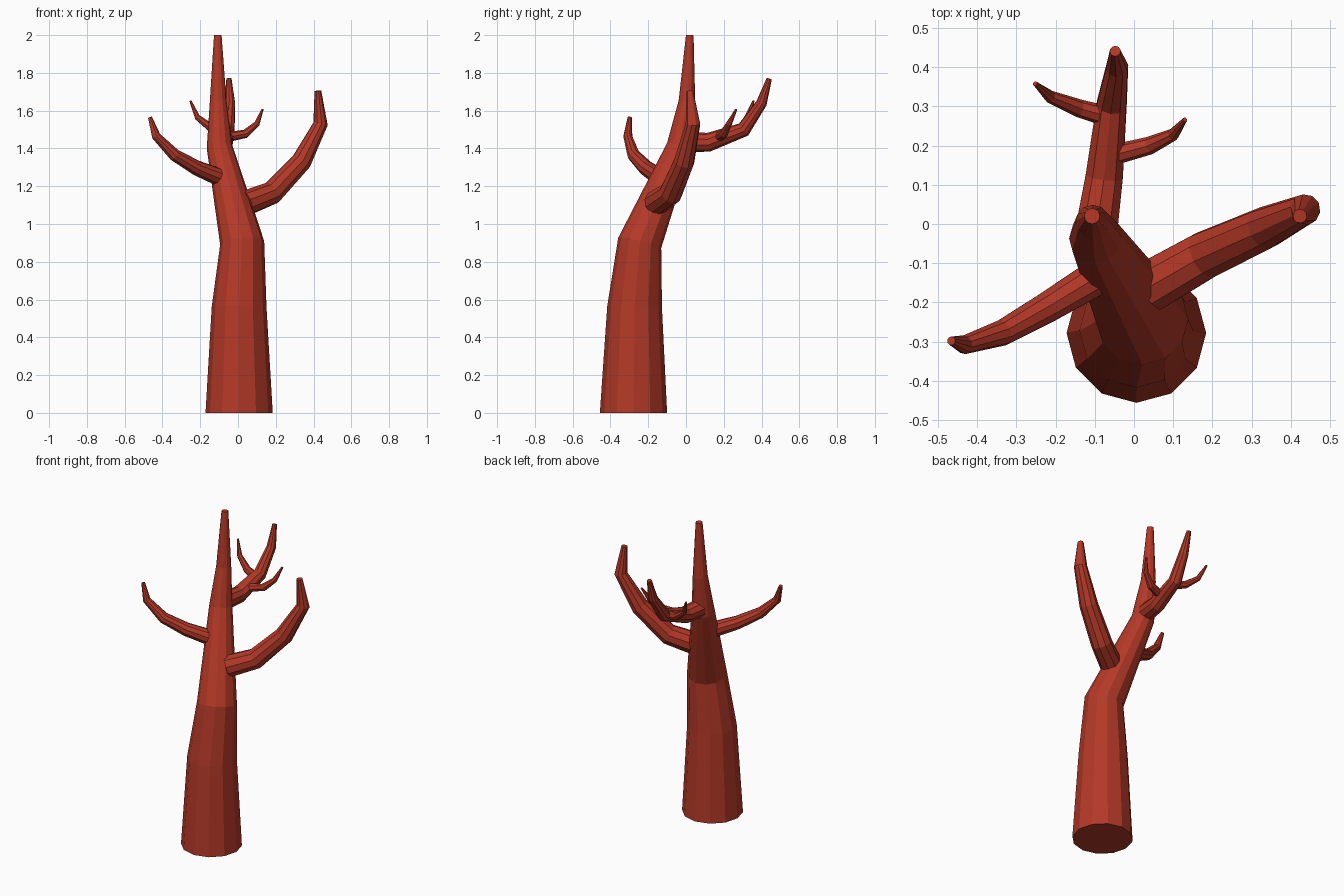
import bpy, bmesh, math
from mathutils import Vector

if "Cube" in bpy.data.objects:
    bpy.data.objects.remove(bpy.data.objects["Cube"])

mat = bpy.data.materials.new("red_bark")
mat.diffuse_color = (0.45, 0.04, 0.02, 1)
mat.use_nodes = True
mat.node_tree.nodes["Principled BSDF"].inputs["Base Color"].default_value = mat.diffuse_color


def limb(name, pts, sides, start_dir=None):
    """Flat-shaded tapering tube through (x, y, z, radius) points."""
    P = [Vector(p[:3]) for p in pts]
    bm = bmesh.new()
    rings = []
    ref, prev = None, None
    for i, p in enumerate(P):
        a = (p - P[i - 1]).normalized() if i else None
        b = (P[i + 1] - p).normalized() if i < len(P) - 1 else None
        t = (a + b).normalized() if a and b else (a or b)
        if i == 0 and start_dir:
            t = Vector(start_dir)
        # carry the ring frame along the path so the sides do not twist
        if ref is None:
            ref = Vector((1, 0, 0)) if abs(t.z) > 0.8 else Vector((0, 0, 1))
        else:
            ref = prev.rotation_difference(t) @ ref
        ref = (ref - t * ref.dot(t)).normalized()
        prev, side = t, t.cross(ref)
        r = pts[i][3]
        rings.append([bm.verts.new(p + r * (math.cos(k) * ref + math.sin(k) * side))
                      for k in (2 * math.pi * n / sides for n in range(sides))])
    for lo, hi in zip(rings, rings[1:]):
        for k in range(sides):
            j = (k + 1) % sides
            bm.faces.new((lo[k], lo[j], hi[j], hi[k]))
    bm.faces.new(rings[0][::-1])
    bm.faces.new(rings[-1])
    bmesh.ops.recalc_face_normals(bm, faces=bm.faces)
    me = bpy.data.meshes.new(name)
    bm.to_mesh(me)
    bm.free()
    me.materials.append(mat)
    ob = bpy.data.objects.new(name, me)
    bpy.context.collection.objects.link(ob)


# Leaning trunk
limb("trunk", [(0.006, -0.278, 0, 0.178), (0.006, -0.272, 0.56, 0.145),
               (0.022, -0.245, 0.9, 0.117), (-0.098, -0.035, 1.41, 0.068),
               (-0.105, 0.005, 1.65, 0.044), (-0.107, 0.02, 2.0, 0.02)],
     12, (0, 0, 1))

# Main branches
limb("right_branch", [(0.04, -0.16, 1.11, 0.068), (0.18, -0.08, 1.165, 0.063),
                      (0.335, -0.01, 1.33, 0.055), (0.437, 0.037, 1.53, 0.039),
                      (0.423, 0.02, 1.705, 0.018)], 10)
limb("left_branch", [(-0.11, -0.145, 1.252, 0.047), (-0.22, -0.212, 1.297, 0.041),
                     (-0.335, -0.277, 1.365, 0.034), (-0.433, -0.308, 1.465, 0.024),
                     (-0.466, -0.298, 1.565, 0.011)], 10)
limb("back_branch", [(-0.098, -0.03, 1.435, 0.057), (-0.076, 0.12, 1.433, 0.05),
                     (-0.057, 0.305, 1.5, 0.04), (-0.043, 0.4, 1.64, 0.029),
                     (-0.048, 0.441, 1.77, 0.014)], 10)

# Twigs on the back branch
limb("left_twig", [(-0.07, 0.275, 1.49, 0.026), (-0.14, 0.295, 1.507, 0.023),
                   (-0.215, 0.325, 1.565, 0.016), (-0.252, 0.358, 1.652, 0.006)], 8)
limb("right_twig", [(-0.045, 0.178, 1.462, 0.026), (0.04, 0.2, 1.478, 0.023),
                    (0.1, 0.228, 1.53, 0.016), (0.13, 0.266, 1.607, 0.006)], 8)
